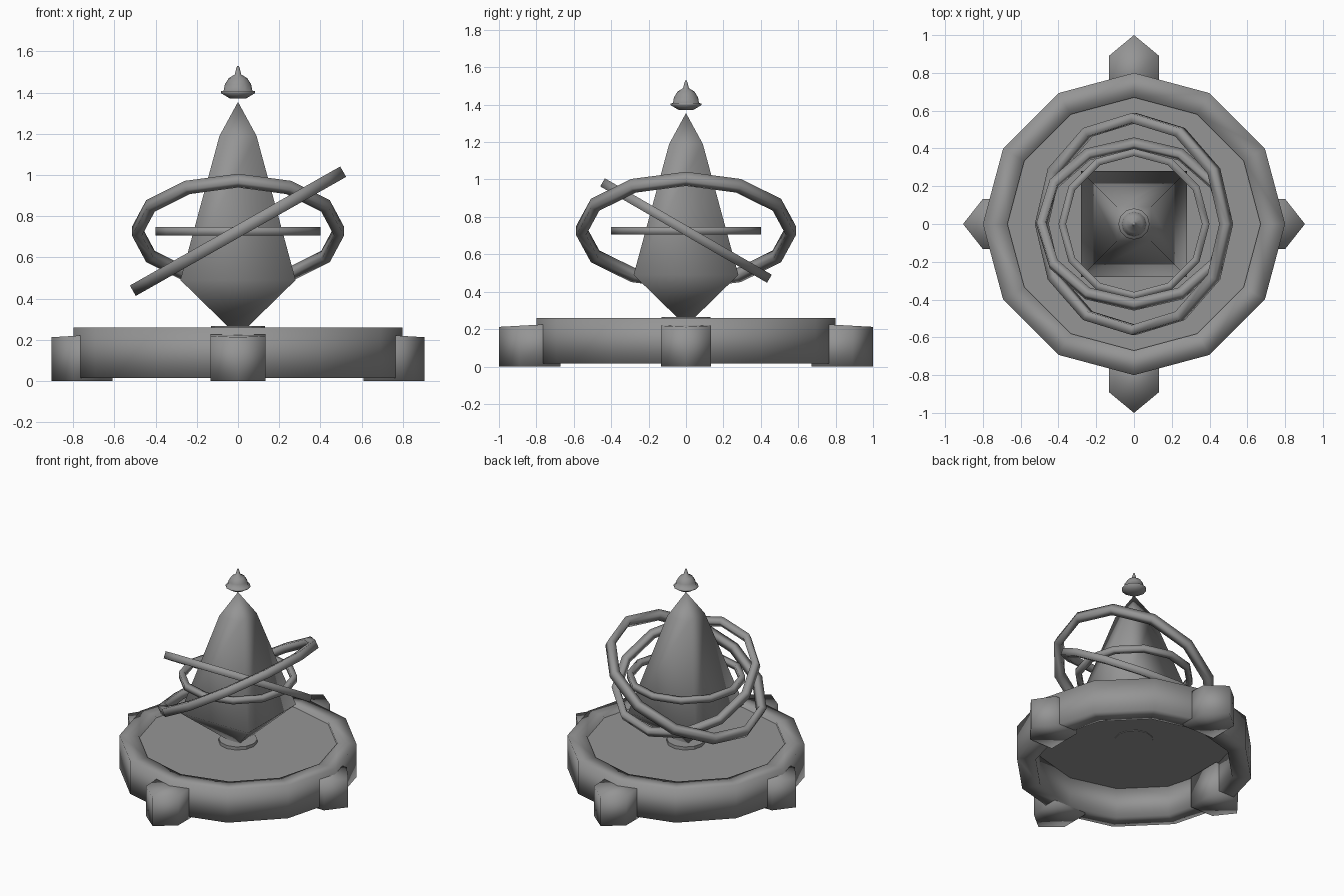
import bpy
import bmesh
from math import cos, sin, pi, radians
from mathutils import Matrix

cube = bpy.data.objects.get("Cube")
if cube:
    bpy.data.objects.remove(cube, do_unlink=True)

grey = bpy.data.materials.new("stone grey")
grey.use_nodes = True
COLOR = (0.3, 0.3, 0.3, 1)
grey.diffuse_color = COLOR
grey.node_tree.nodes["Principled BSDF"].inputs["Base Color"].default_value = COLOR


def finish(name, bm, smooth=True, matrix=None):
    if matrix:
        bm.transform(matrix)
    bmesh.ops.recalc_face_normals(bm, faces=bm.faces)
    for f in bm.faces:
        f.smooth = smooth
    mesh = bpy.data.meshes.new(name)
    bm.to_mesh(mesh)
    bm.free()
    mesh.materials.append(grey)
    obj = bpy.data.objects.new(name, mesh)
    bpy.context.collection.objects.link(obj)
    return obj


def lathe(name, profile, sides=12, turn=0.0, closed=False, smooth=True, matrix=None):
    """Sweep (radius, height) points around z; closed joins last to first."""
    bm = bmesh.new()
    loops = []
    for r, z in profile:
        loops.append([bm.verts.new((r * cos(turn + 2 * pi * i / sides),
                                    r * sin(turn + 2 * pi * i / sides), z))
                      for i in range(sides)])
    pairs = list(zip(loops, loops[1:]))
    if closed:
        pairs.append((loops[-1], loops[0]))
    else:
        bm.faces.new(loops[0])
        bm.faces.new(loops[-1])
    for a, b in pairs:
        for i in range(sides):
            j = (i + 1) % sides
            bm.faces.new((a[i], a[j], b[j], b[i]))
    bmesh.ops.remove_doubles(bm, verts=bm.verts, dist=0.0002)
    return finish(name, bm, smooth, matrix)


def band(name, inner, outer, bottom, top, matrix=None):
    section = [(inner, bottom), (outer, bottom), (outer, top), (inner, top)]
    return lathe(name, section, closed=True, matrix=matrix)


# Round base: outer wall, thin deck and central hub
band("base_ring", 0.67, 0.80, 0.015, 0.26)
lathe("base_deck", [(0.69, 0.237), (0.69, 0.243)], smooth=False)
lathe("hub", [(0.13, 0.233), (0.13, 0.266)], smooth=False)


# Pointed feet on the four sides
def foot(name, angle, inner, shoulder, tip):
    half = 0.133
    outline = [(inner, -half), (shoulder, -half), (tip, 0), (shoulder, half), (inner, half)]
    bm = bmesh.new()
    low = [bm.verts.new((x, y, 0)) for x, y in outline]
    high = [bm.verts.new((x, y, 0.23 - 0.018 * (x - inner) / (tip - inner)))
            for x, y in outline]
    bm.faces.new(low)
    bm.faces.new(high)
    for i in range(len(outline)):
        j = (i + 1) % len(outline)
        bm.faces.new((low[i], low[j], high[j], high[i]))
    finish(name, bm, True, Matrix.Rotation(angle, 4, "Z"))


for side, angle in (("left", 0), ("right", pi)):
    foot(side + "_foot", angle, 0.61, 0.80, 0.905)
for side, angle in (("back", pi / 2), ("front", -pi / 2)):
    foot(side + "_foot", angle, 0.67, 0.89, 1.0)

# Square spire balanced on its narrow end
ROOT2 = 2 ** 0.5
lathe("spire", [(w * ROOT2, z) for w, z in
                ((0.05, 0.265), (0.28, 0.49), (0.09, 1.19), (0, 1.355))],
      sides=4, turn=pi / 4)

# Three rings circling the spire
CENTER = Matrix.Translation((0, 0, 0.727))
band("level_ring", 0.36, 0.40, -0.02, 0.02, CENTER)
band("middle_ring", 0.467, 0.515, -0.025, 0.025,
     CENTER @ Matrix.Rotation(radians(-30), 4, "X"))
band("outer_ring", 0.535, 0.587, -0.029, 0.029,
     CENTER @ Matrix.Rotation(radians(-29.5), 4, "Y"))

# Finial floating above the tip
lathe("finial", [(0.04, 1.372), (0.083, 1.398), (0.083, 1.407), (0.07, 1.408),
                 (0.064, 1.44), (0.045, 1.47), (0.016, 1.488), (0.009, 1.515),
                 (0.004, 1.53)])
